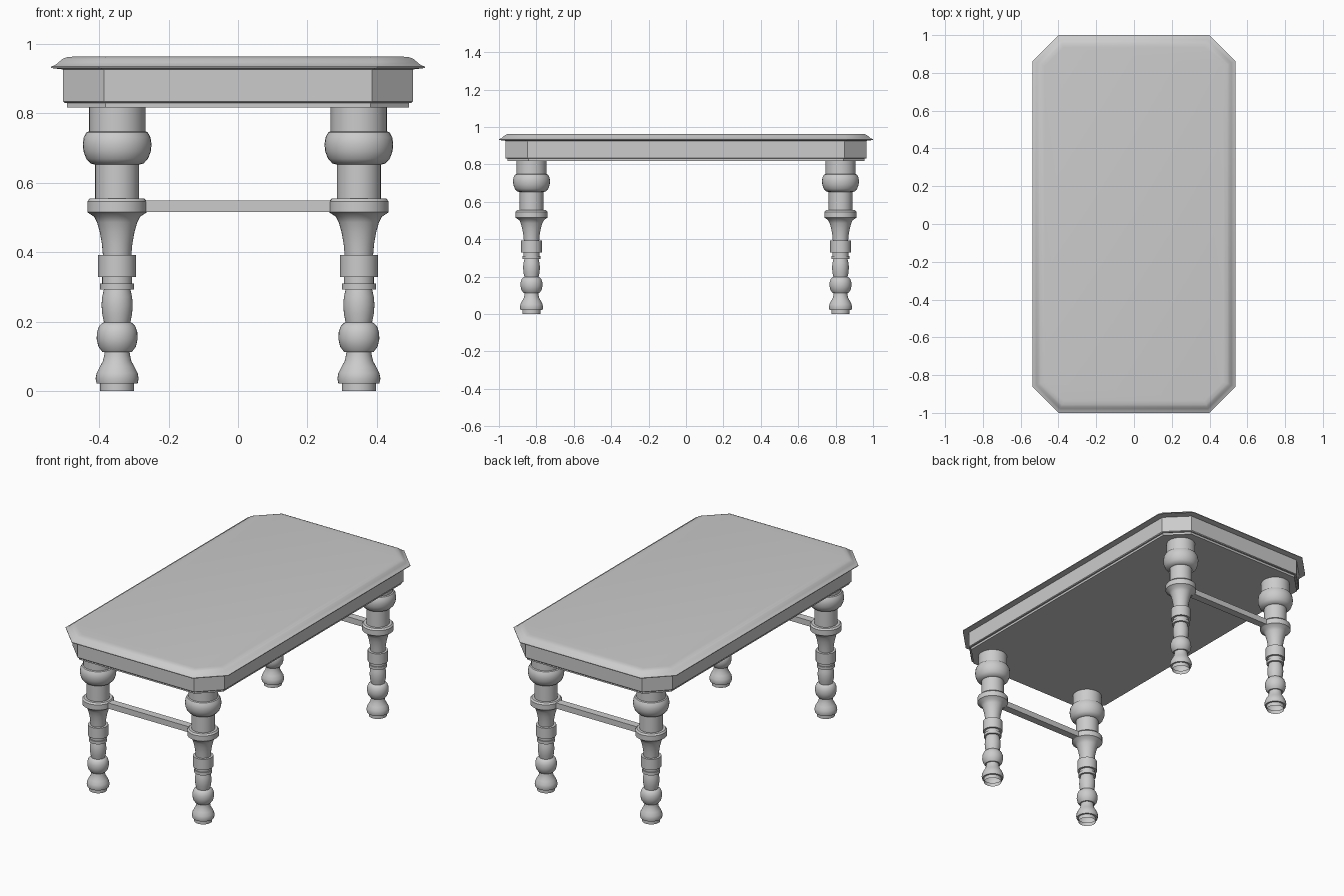
import bpy, math

if "Cube" in bpy.data.objects:
    bpy.data.objects.remove(bpy.data.objects["Cube"])

LEG_X, LEG_Y = 0.348, 0.826


def make_object(name, verts, faces, angle=35):
    mesh = bpy.data.meshes.new(name)
    mesh.from_pydata(verts, [], faces)
    mesh.update()
    ob = bpy.data.objects.new(name, mesh)
    bpy.context.collection.objects.link(ob)
    bpy.ops.object.select_all(action='DESELECT')
    ob.select_set(True)
    bpy.context.view_layer.objects.active = ob
    bpy.ops.object.shade_smooth_by_angle(angle=math.radians(angle))
    return ob


def skin(rings, caps):
    """Join equal-sized rings (bottom to top) with quads, optionally capped."""
    n = len(rings[0])
    verts = [v for r in rings for v in r]
    faces = [(k * n + i, k * n + (i + 1) % n, (k + 1) * n + (i + 1) % n, (k + 1) * n + i)
             for k in range(len(rings) - 1) for i in range(n)]
    if caps:
        faces.append(tuple(reversed(range(n))))
        faces.append(tuple(range(len(verts) - n, len(verts))))
    return verts, faces


def octagon(inset, z):
    """Clipped-corner table outline, inset evenly from the outer edge."""
    x, y = 0.538 - inset, 1.0 - inset
    c = 0.138 - inset * (2 - math.sqrt(2))
    return [(x, -y + c, z), (x, y - c, z), (x - c, y, z), (-x + c, y, z),
            (-x, y - c, z), (-x, -y + c, z), (-x + c, -y, z), (x - c, -y, z)]


def slab(name, profile):
    return make_object(name, *skin([octagon(d, z) for d, z in profile], True))


def lathe(name, profile, x, y, n=32):
    rings = [[(r * math.cos(2 * math.pi * i / n), r * math.sin(2 * math.pi * i / n), z)
              for i in range(n)] for r, z in profile]
    ob = make_object(name, *skin(rings, False))
    ob.location = (x, y, 0)
    return ob


# Table top with moulded edge, apron and lower moulding
slab("table_top", [(0.034, 0.926), (0.0, 0.930), (0.0, 0.934), (0.012, 0.939),
                   (0.022, 0.947), (0.032, 0.956), (0.044, 0.961), (0.065, 0.963)])
slab("apron", [(0.038, 0.830), (0.034, 0.834), (0.034, 0.927)])
slab("apron_moulding", [(0.046, 0.817), (0.046, 0.831)])

# Turned leg profile (radius, height), floor to apron
leg_profile = [
    (0.049, 0.0), (0.049, 0.022), (0.059, 0.022), (0.062, 0.036), (0.059, 0.052),
    (0.050, 0.070), (0.041, 0.086), (0.037, 0.104), (0.036, 0.113), (0.043, 0.113),
    (0.054, 0.128), (0.059, 0.150), (0.058, 0.170), (0.052, 0.187), (0.043, 0.196),
    (0.038, 0.198), (0.043, 0.222), (0.045, 0.248), (0.043, 0.272), (0.038, 0.293),
    (0.049, 0.293), (0.049, 0.310), (0.043, 0.310), (0.043, 0.328), (0.055, 0.328),
    (0.055, 0.392), (0.041, 0.392), (0.044, 0.425), (0.050, 0.458), (0.058, 0.486),
    (0.066, 0.502), (0.086, 0.515), (0.086, 0.546), (0.078, 0.555), (0.063, 0.555),
    (0.063, 0.652), (0.076, 0.655), (0.089, 0.669), (0.097, 0.690), (0.099, 0.711),
    (0.096, 0.731), (0.088, 0.745), (0.081, 0.748), (0.081, 0.820)]

for sy, end in ((-1, "front"), (1, "back")):
    for sx, side in ((-1, "left"), (1, "right")):
        lathe(f"{end}_{side}_leg", leg_profile, sx * LEG_X, sy * LEG_Y)
    # Stretcher bar between the two legs at this end
    bpy.ops.mesh.primitive_cube_add(size=1, location=(0, sy * LEG_Y, 0.532))
    bar = bpy.context.object
    bar.name = f"{end}_stretcher"
    bar.scale = (2 * (LEG_X - 0.06), 0.045, 0.034)
